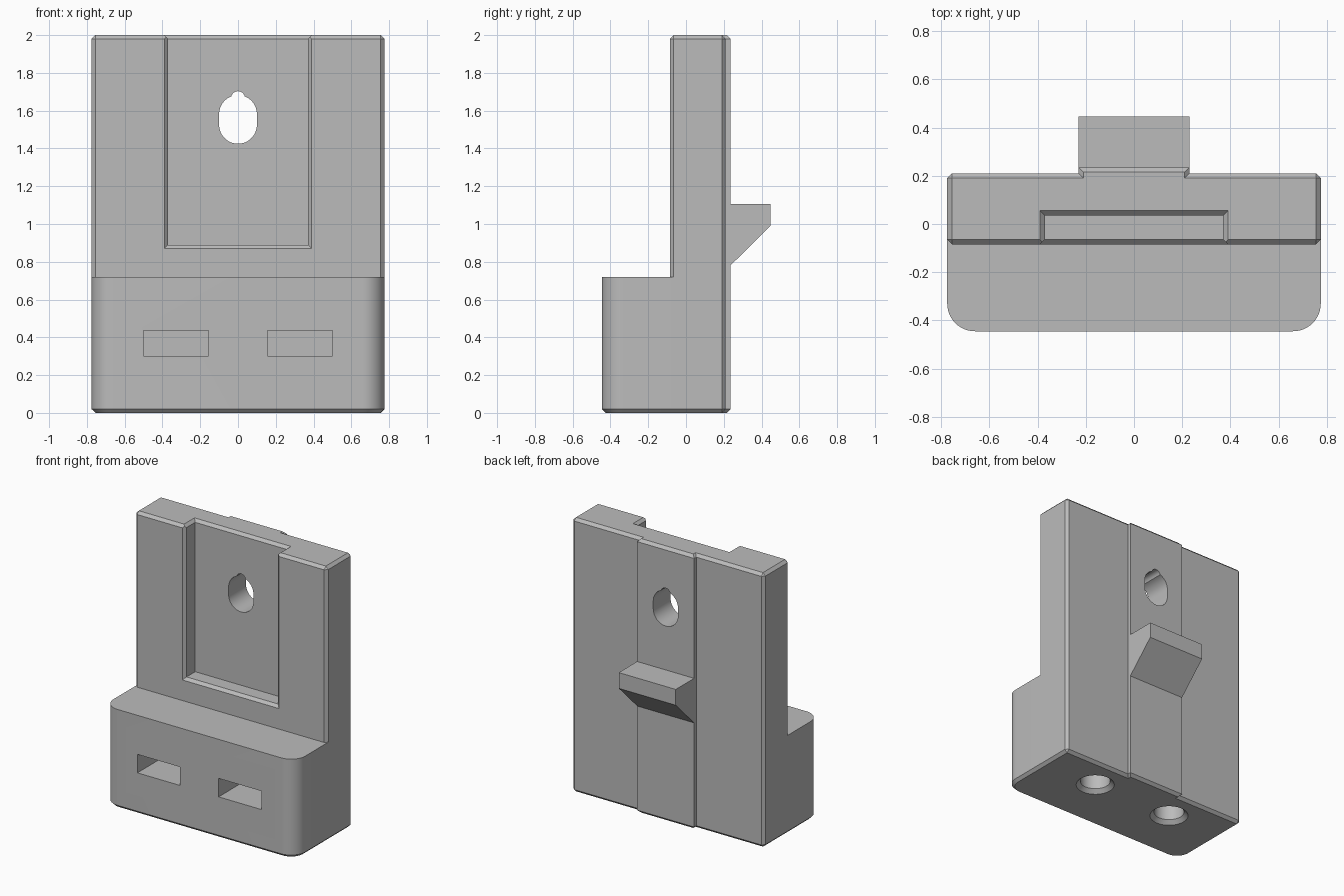
import bpy
import bmesh
from math import sin, cos, pi, radians

if "Cube" in bpy.data.objects:
    bpy.data.objects.remove(bpy.data.objects["Cube"])

grey = bpy.data.materials.new("plain grey")
grey.use_nodes = True
grey.diffuse_color = (0.5, 0.5, 0.5, 1)
grey.node_tree.nodes["Principled BSDF"].inputs["Base Color"].default_value = (0.5, 0.5, 0.5, 1)

W, FRONT, POST, BACK, RIDGE = 0.775, -0.445, -0.085, 0.21, 0.235
LEDGE, TOP, RIDGE_W, CH, R = 0.72, 2.0, 0.23, 0.02, 0.115


def finish(name, bm):
    bmesh.ops.remove_doubles(bm, verts=bm.verts, dist=1e-5)
    bmesh.ops.recalc_face_normals(bm, faces=bm.faces)
    mesh = bpy.data.meshes.new(name)
    bm.to_mesh(mesh)
    bm.free()
    mesh.materials.append(grey)
    ob = bpy.data.objects.new(name, mesh)
    bpy.context.collection.objects.link(ob)
    return ob


def bridge(bm, a, b):
    n = len(a)
    for i in range(n):
        j = (i + 1) % n
        bm.faces.new((a[i], a[j], b[j], b[i]))


def loft(name, rings):
    """Closed solid through rings of equal point count."""
    bm = bmesh.new()
    loops = [[bm.verts.new(p) for p in ring] for ring in rings]
    for a, b in zip(loops, loops[1:]):
        bridge(bm, a, b)
    bm.faces.new(loops[0])
    bm.faces.new(loops[-1])
    return finish(name, bm)


def arc(cx, cy, r, start, end, n):
    return [(cx + r * cos(radians(start + (end - start) * i / n)),
             cy + r * sin(radians(start + (end - start) * i / n))) for i in range(n + 1)]


def rect(x0, x1, y0, y1):
    return [(x0, y0), (x1, y0), (x1, y1), (x0, y1)]


# Plan outlines, each inset by d
def back_chain(d):
    half = [(W - d, POST + CH), (W - d, BACK - CH), (W - CH, BACK - d),
            (RIDGE_W - d, BACK - d), (RIDGE_W - d, RIDGE - d)]
    return half + [(-x, y) for x, y in reversed(half)]


def post_front(d):
    return [(-W + CH, POST + d), (W - CH, POST + d)]


def base_front(d):
    return (arc(-W + R, FRONT + R, R - d, 180, 270, 12)
            + arc(W - R, FRONT + R, R - d, 270, 360, 12))


# Body: base block and upright plate in one shell
bm = bmesh.new()


def ring(points, z):
    return [bm.verts.new((x, y, z)) for x, y in points]


shared = ring(back_chain(0), LEDGE)
base_edge = ring(base_front(0), LEDGE)
post_edge = ring(post_front(0), LEDGE)
bottom = ring(back_chain(CH) + base_front(CH), 0)
lower = ring(back_chain(0) + base_front(0), CH)
upper = ring(back_chain(0) + post_front(0), TOP - CH)
top = ring(back_chain(CH) + post_front(CH), TOP)
bridge(bm, bottom, lower)
bridge(bm, lower, shared + base_edge)
bridge(bm, shared + post_edge, upper)
bridge(bm, upper, top)
bm.faces.new(bottom)
bm.faces.new(top)
bm.faces.new([shared[-1]] + base_edge + [shared[0]] + post_edge[::-1])
body = finish("body", bm)

cutters = []

# Front recess with chamfered rim, then its chamfered open top
cutters.append(loft("recess_cutter", [
    [(x, y, z) for x, z in rect(-w, w, 1.26 - w, 2.2)]
    for y, w in ((POST - CH, 0.41), (POST + CH, 0.37), (0.035, 0.37))]))
cutters.append(loft("recess_top_cutter", [
    [(x, y, z) for x, y in rect(-w, w, -0.3, w - 0.335)]
    for z, w in ((TOP - CH, 0.37), (TOP + CH, 0.41))]))

# Keyhole through the plate
keyhole = (arc(0, 1.525, 0.1, 180, 360, 24) + arc(0, 1.582, 0.1, 0, 69, 10)
           + arc(0, 1.666, 0.037, 18, 162, 10) + arc(0, 1.582, 0.1, 111, 180, 10))
cutters.append(loft("keyhole_cutter", [[(x, y, z) for x, z in keyhole] for y in (-0.3, 0.5)]))

# Nut slots in the front and countersunk holes underneath
for s in (-1, 1):
    cx = s * 0.328
    cutters.append(loft("nut_slot_cutter", [
        [(x, y, z) for x, z in rect(cx - 0.173, cx + 0.173, 0.30, 0.435)]
        for y in (FRONT - 0.1, 0.15)]))
    cutters.append(loft("screw_hole_cutter", [
        [(x, y, z) for x, y in arc(cx, -0.02, r, 0, 360, 48)[:-1]]
        for z, r in ((-0.02, 0.15), (0.028, 0.102), (0.6, 0.102))]))

bpy.context.view_layer.objects.active = body
for cutter in cutters:
    cutter.hide_render = True
    mod = body.modifiers.new("cut", 'BOOLEAN')
    mod.operation, mod.solver, mod.object = 'DIFFERENCE', 'EXACT', cutter
    bpy.ops.object.modifier_apply(modifier=mod.name)
    bpy.data.objects.remove(cutter)

# Hook on the rear ridge
profile = [(RIDGE, 0.78), (0.447, 0.99), (0.447, 1.105), (RIDGE, 1.105)]
hook = loft("rear_hook", [[(x, y, z) for y, z in profile] for x in (-RIDGE_W, RIDGE_W)])

bpy.ops.object.select_all(action='DESELECT')
body.select_set(True)
bpy.ops.object.shade_smooth_by_angle(angle=radians(30))
